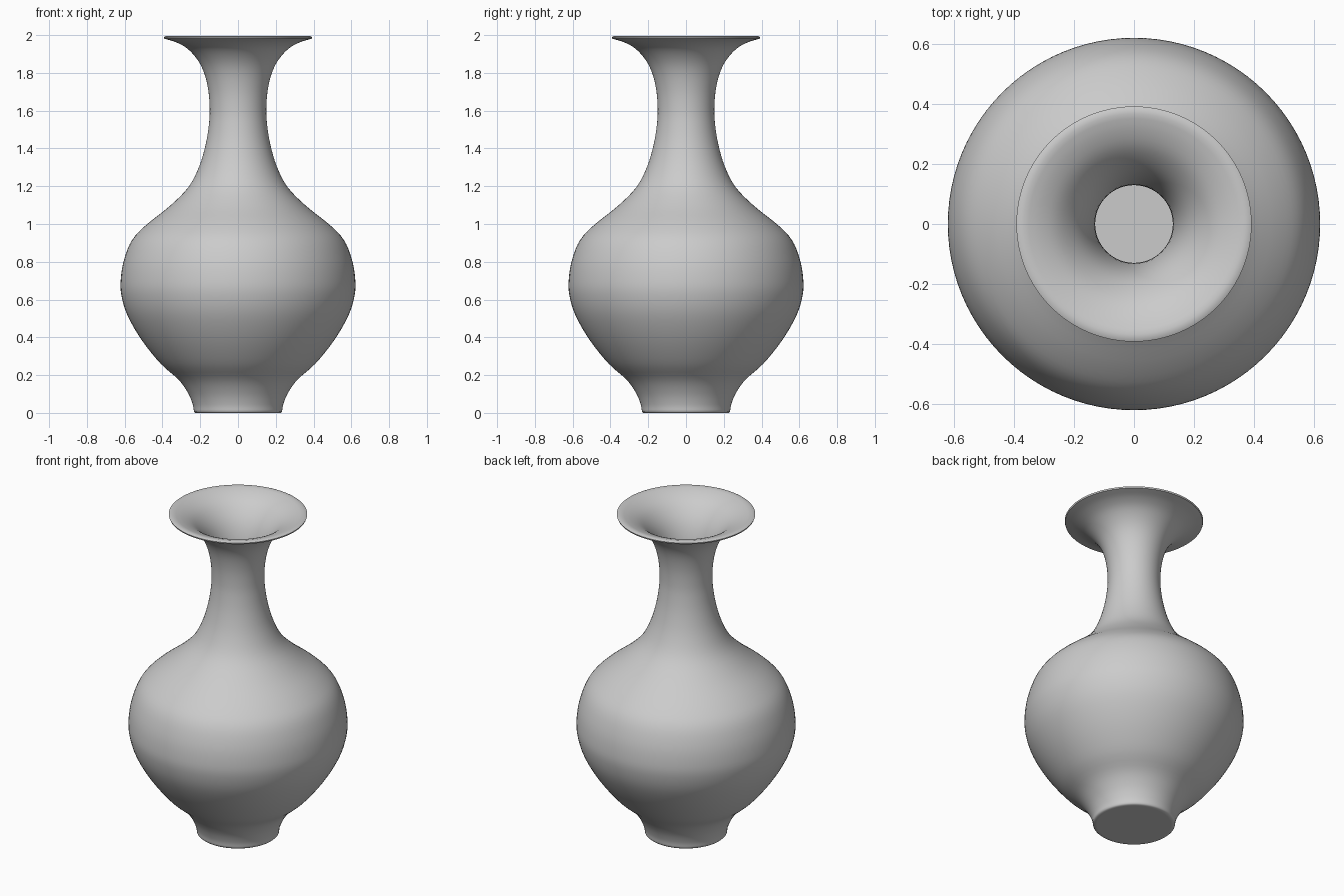
import bpy, bmesh, math
from mathutils import Vector

if "Cube" in bpy.data.objects:
    bpy.data.objects.remove(bpy.data.objects["Cube"])

# Outer silhouette: radius, height from foot to lip
OUTER = [(0.233, 0.01), (0.24, 0.05), (0.265, 0.11), (0.315, 0.18), (0.41, 0.265),
         (0.51, 0.39), (0.585, 0.52), (0.618, 0.63), (0.62, 0.72), (0.602, 0.82),
         (0.56, 0.92), (0.485, 1.0), (0.36, 1.1), (0.262, 1.2), (0.205, 1.31),
         (0.17, 1.43), (0.153, 1.54), (0.15, 1.62), (0.157, 1.71), (0.178, 1.80),
         (0.212, 1.87), (0.265, 1.93), (0.325, 1.965), (0.39, 1.985)]
WALL = 0.02
SEGMENTS = 96


def smooth_path(points, steps=4):
    """Catmull-Rom curve through the profile points."""
    pts = [Vector(p) for p in points]
    pts = [2 * pts[0] - pts[1]] + pts + [2 * pts[-1] - pts[-2]]
    out = []
    for a, b, c, d in zip(pts, pts[1:], pts[2:], pts[3:]):
        for i in range(steps):
            t = i / steps
            out.append(0.5 * (2 * b + (c - a) * t + (2 * a - 5 * b + 4 * c - d) * t * t
                              + (3 * b - a - 3 * c + d) * t ** 3))
    return out + [pts[-2]]


def offset_path(path, dist):
    """Shift the profile inward along its normals."""
    out = []
    for i, p in enumerate(path):
        tan = (path[min(i + 1, len(path) - 1)] - path[max(i - 1, 0)]).normalized()
        out.append(p + Vector((-tan.y, tan.x)) * dist)
    return out


# Closed profile: base, outer wall, rounded lip, inner wall, inner floor
outer = smooth_path(OUTER)
inner = [p for p in offset_path(outer, WALL) if p.y > 0.04]
inner[-1].y = 1.998
lip = Vector((0.393, 1.994))
base = [Vector((0, 0.004)), Vector((0.21, 0.004)), Vector((0.226, 0.004))]
floor = [Vector((inner[0].x, 0.03)), Vector((0, 0.03))]
profile = base + outer + [lip] + inner[::-1] + floor

# Vase body, turned around the z axis
bm = bmesh.new()
verts = [bm.verts.new((p.x, 0, p.y)) for p in profile]
edges = [bm.edges.new(pair) for pair in zip(verts, verts[1:])]
bmesh.ops.spin(bm, geom=verts + edges, cent=(0, 0, 0), axis=(0, 0, 1),
               angle=math.tau, steps=SEGMENTS, use_duplicate=False)
bmesh.ops.remove_doubles(bm, verts=bm.verts, dist=0.0005)
bmesh.ops.recalc_face_normals(bm, faces=bm.faces)
mesh = bpy.data.meshes.new("vase")
bm.to_mesh(mesh)
bm.free()
vase = bpy.data.objects.new("vase", mesh)
bpy.context.collection.objects.link(vase)
vase.location.z = -0.004

# Smooth shading with a crisp foot edge
bpy.context.view_layer.objects.active = vase
vase.select_set(True)
bpy.ops.object.shade_smooth_by_angle(angle=math.radians(50))
